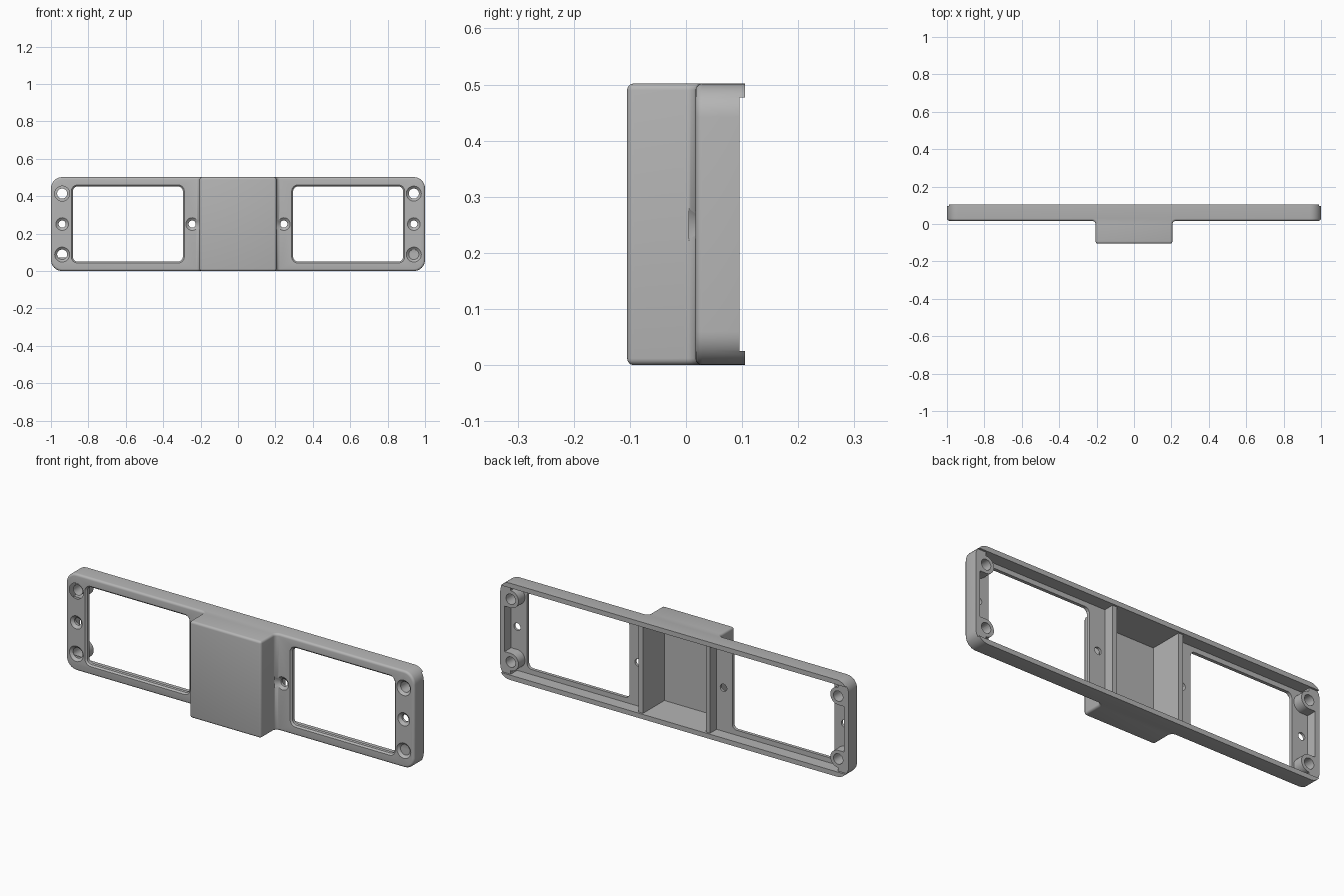
import bpy, bmesh, math
from mathutils import Matrix

if "Cube" in bpy.data.objects:
    bpy.data.objects.remove(bpy.data.objects["Cube"])

H = 0.502            # panel height
FRONT, BACK = 0.017, 0.105
FLOOR = 0.042        # inner face of the front plate
WALL = 0.025

grey = bpy.data.materials.new("satin grey")
grey.diffuse_color = (0.46, 0.46, 0.46, 1)
grey.use_nodes = True
grey.node_tree.nodes["Principled BSDF"].inputs["Base Color"].default_value = (0.46, 0.46, 0.46, 1)


def to_object(bm, name):
    bmesh.ops.recalc_face_normals(bm, faces=bm.faces)
    me = bpy.data.meshes.new(name)
    bm.to_mesh(me)
    bm.free()
    me.materials.append(grey)
    ob = bpy.data.objects.new(name, me)
    bpy.context.scene.collection.objects.link(ob)
    return ob


def box(name, x0, x1, y0, y1, z0, z1):
    bm = bmesh.new()
    size = Matrix.Diagonal((x1 - x0, y1 - y0, z1 - z0, 1))
    mid = Matrix.Translation(((x0 + x1) / 2, (y0 + y1) / 2, (z0 + z1) / 2))
    bmesh.ops.create_cube(bm, size=1, matrix=mid @ size)
    return to_object(bm, name)


def cone(name, x, z, y0, y1, r0, r1):
    """Round solid along y, radius r0 at y0 and r1 at y1."""
    bm = bmesh.new()
    place = Matrix.Translation((x, (y0 + y1) / 2, z)) @ Matrix.Rotation(-math.pi / 2, 4, 'X')
    bmesh.ops.create_cone(bm, cap_ends=True, segments=32, radius1=r0, radius2=r1,
                          depth=y1 - y0, matrix=place)
    return to_object(bm, name)


def window(name, side):
    """Rounded opening that flares out at the front."""
    x0, x1, z0, z1, r = 0.295, 0.883, 0.051, 0.452, 0.025
    bm = bmesh.new()
    rings = []
    for y, grow in ((FRONT - 0.01, 0.018), (FRONT + 0.008, 0), (0.2, 0)):
        ring = []
        for k, (cx, cz) in enumerate(((x1 - r, z1 - r), (x0 + r, z1 - r),
                                      (x0 + r, z0 + r), (x1 - r, z0 + r))):
            for i in range(7):
                a = math.pi / 2 * (k + i / 6)
                ring.append(bm.verts.new((side * (cx + (r + grow) * math.cos(a)), y,
                                          cz + (r + grow) * math.sin(a))))
        rings.append(ring)
    n = len(rings[0])
    for a, b in zip(rings, rings[1:]):
        for i in range(n):
            bm.faces.new((a[i], a[(i + 1) % n], b[(i + 1) % n], b[i]))
    bm.faces.new(rings[0])
    bm.faces.new(rings[-1])
    return to_object(bm, name)


# Outer shell: T-shaped plan pulled upward
plan = [(1, BACK), (-1, BACK), (-1, FRONT), (-0.205, FRONT), (-0.205, -0.105),
        (0.205, -0.105), (0.205, FRONT), (1, FRONT)]
bm = bmesh.new()
base = bm.faces.new([bm.verts.new((x, y, 0)) for x, y in plan])
top = bmesh.ops.extrude_face_region(bm, geom=[base])["geom"]
bmesh.ops.translate(bm, vec=(0, 0, H), verts=[v for v in top if isinstance(v, bmesh.types.BMVert)])
bmesh.ops.recalc_face_normals(bm, faces=bm.faces)


def round_edges(test, radius, segments):
    bm.normal_update()
    bmesh.ops.bevel(bm, geom=[e for e in bm.edges if test(e)], offset=radius,
                    segments=segments, profile=0.5, affect='EDGES', clamp_overlap=False)


# Panel corners, inner corners beside the block, then all front edges
round_edges(lambda e: all(abs(v.co.x) > 0.99 for v in e.verts)
            and abs(e.verts[0].co.y - e.verts[1].co.y) > 0.01, 0.06, 8)
round_edges(lambda e: not e.is_convex and e.calc_face_angle(0) > 1, 0.02, 5)
round_edges(lambda e: e.is_convex and e.calc_face_angle(0) > 0.6
            and not all(v.co.y > BACK - 0.001 for v in e.verts), 0.012, 4)
panel = to_object(bm, "front_panel")


def combine(tool, operation='DIFFERENCE'):
    mod = panel.modifiers.new(tool.name, 'BOOLEAN')
    mod.operation, mod.solver, mod.object = operation, 'EXACT', tool
    bpy.context.view_layer.objects.active = panel
    bpy.ops.object.modifier_apply(modifier=mod.name)
    bpy.data.objects.remove(tool)


# Hollow the middle block and both wings from behind
combine(box("block_cavity", -0.18, 0.18, -0.08, 0.2, WALL, H - WALL))
for s in (-1, 1):
    x0, x1 = sorted((s * 0.205, s * 0.975))
    combine(box("wing_cavity", x0, x1, FLOOR, 0.2, WALL, H - WALL))

# Screw posts with fillets of material into each corner
for s in (-1, 1):
    for z, edge in ((0.088, 0.02), (H - 0.088, H - 0.02)):
        d = 0.045 if z < H / 2 else -0.045
        x0, x1 = sorted((s * 0.94, s * 0.98))
        z0, z1 = sorted((edge, z + d))
        combine(cone("screw_post", s * 0.94, z, 0.03, 0.1, 0.045, 0.045), 'UNION')
        combine(box("post_web", x0, x1, 0.03, 0.1, z0, z1), 'UNION')

# Step down ribs, posts and end walls below the long rims
combine(box("rear_step", -1.1, 1.1, 0.095, 0.2, WALL, H - WALL))

# Windows and countersunk screw holes
for s in (-1, 1):
    combine(window("window_opening", s))
    for x, z, r, sink in ((0.94, 0.088, 0.027, 0.04), (0.94, H - 0.088, 0.027, 0.04),
                          (0.94, H / 2, 0.019, 0.034), (0.245, H / 2, 0.019, 0.034)):
        combine(cone("screw_hole", s * x, z, -0.02, 0.2, r, r))
        slope = sink - r
        combine(cone("countersink", s * x, z, FRONT - 0.012, FRONT + 0.012, sink + slope, r))

# Smooth the rounded edges, keep the rest crisp
bpy.ops.object.select_all(action='DESELECT')
panel.select_set(True)
bpy.context.view_layer.objects.active = panel
bpy.ops.object.shade_smooth_by_angle(angle=math.radians(30))
